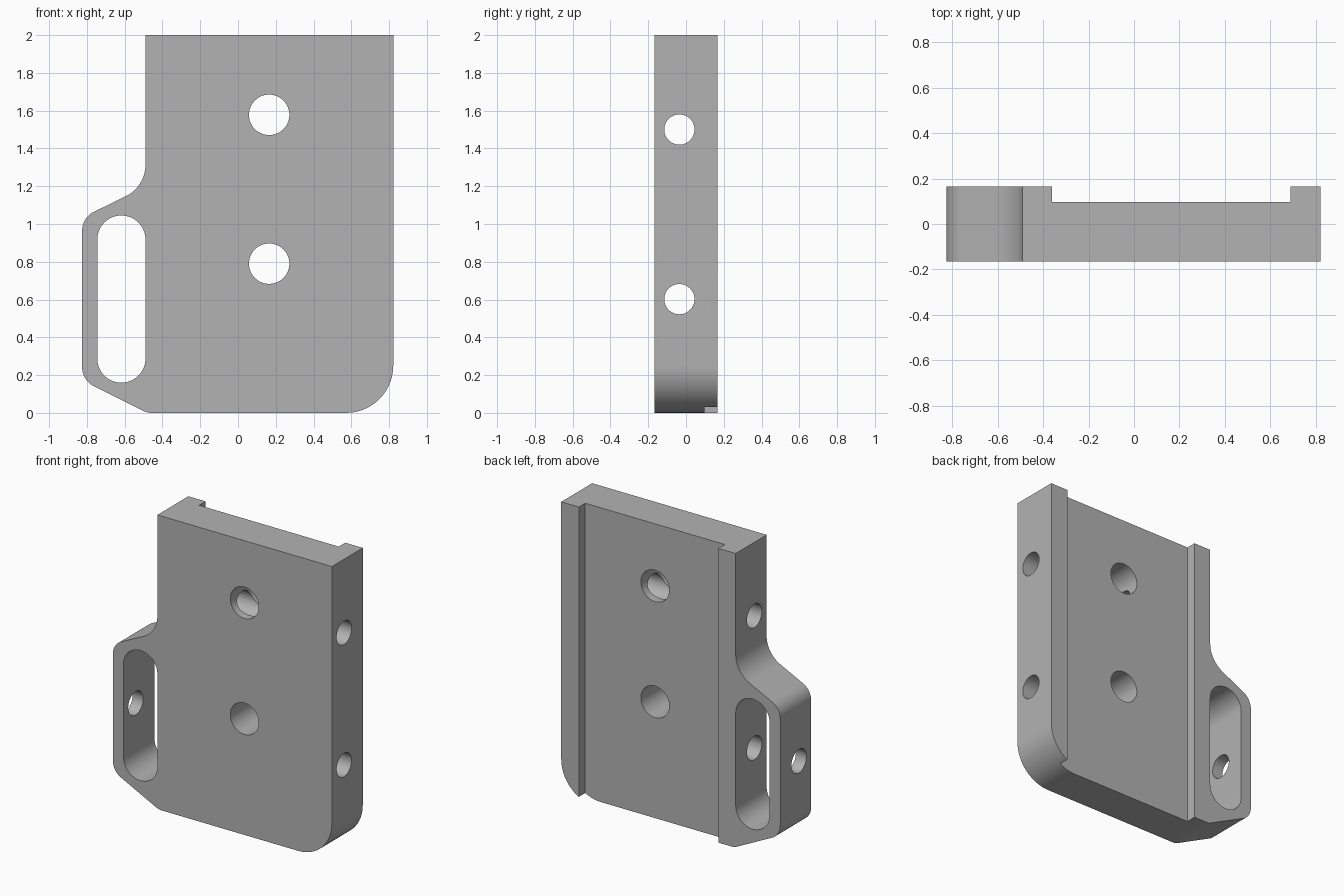
import bpy, bmesh, math
from mathutils import Vector, Matrix

cube = bpy.data.objects.get("Cube")
if cube:
    bpy.data.objects.remove(cube, do_unlink=True)

HALF_DEPTH = 0.166

grey = bpy.data.materials.new("plain grey")
grey.use_nodes = True
colour = (0.45, 0.45, 0.45, 1)
grey.diffuse_color = colour
grey.node_tree.nodes["Principled BSDF"].inputs["Base Color"].default_value = colour


def make_object(name, bm):
    bmesh.ops.recalc_face_normals(bm, faces=bm.faces)
    mesh = bpy.data.meshes.new(name)
    bm.to_mesh(mesh)
    bm.free()
    mesh.materials.append(grey)
    obj = bpy.data.objects.new(name, mesh)
    bpy.context.collection.objects.link(obj)
    return obj


def rounded_outline(corners, steps=14):
    """Outline from (x, z, radius) corners, each filleted by its radius."""
    outline = []
    for i, (x, z, radius) in enumerate(corners):
        p = Vector((x, z))
        if radius == 0:
            outline.append(p)
            continue
        a = (Vector(corners[i - 1][:2]) - p).normalized()
        b = (Vector(corners[(i + 1) % len(corners)][:2]) - p).normalized()
        half = a.angle(b) / 2
        centre = p + (a + b).normalized() * radius / math.sin(half)
        start = p + a * radius / math.tan(half) - centre
        end = p + b * radius / math.tan(half) - centre
        sweep = math.pi - 2 * half
        for k in range(steps + 1):
            t = k / steps
            outline.append(centre + (start * math.sin((1 - t) * sweep)
                                     + end * math.sin(t * sweep)) / math.sin(sweep))
    return outline


def extrude_outline(name, outline, y0, y1):
    bm = bmesh.new()
    face = bm.faces.new([bm.verts.new((p.x, y0, p.y)) for p in outline])
    result = bmesh.ops.extrude_face_region(bm, geom=[face])
    verts = [v for v in result["geom"] if isinstance(v, bmesh.types.BMVert)]
    bmesh.ops.translate(bm, verts=verts, vec=(0, y1 - y0, 0))
    return make_object(name, bm)


def hole_cutter(name, centre, radius, length, axis):
    bm = bmesh.new()
    turn = Matrix.Rotation(math.pi / 2, 4, "Y" if axis == "X" else "X")
    bmesh.ops.create_cone(bm, cap_ends=True, segments=48, radius1=radius,
                          radius2=radius, depth=length,
                          matrix=Matrix.Translation(centre) @ turn)
    return make_object(name, bm)


# Plate with the side handle and one rounded lower corner
plate = extrude_outline("mounting_plate", rounded_outline([
    (-0.48, 0, 0.1), (0.822, 0, 0.25), (0.822, 2, 0), (-0.49, 2, 0),
    (-0.49, 1.198, 0.185), (-0.825, 1.034, 0.11), (-0.825, 0.172, 0.11),
]), -HALF_DEPTH, HALF_DEPTH)

# Handle slot
slot = rounded_outline([(x, z, 0.1274) for x, z in
                        ((-0.745, 0.16), (-0.49, 0.16), (-0.49, 1.045), (-0.745, 1.045))])
cutters = [extrude_outline("slot_cutter", slot, -0.4, 0.4)]

# Shallow channel down the back
channel = rounded_outline([(-0.36, -0.2, 0), (0.69, -0.2, 0), (0.69, 2.2, 0), (-0.36, 2.2, 0)])
cutters.append(extrude_outline("channel_cutter", channel, 0.097, 0.4))

# Holes through the front and through the sides
for z in (0.79, 1.578):
    cutters.append(hole_cutter("front_hole_cutter", (0.165, 0, z), 0.107, 1, "Y"))
for z in (0.602, 1.5):
    cutters.append(hole_cutter("side_hole_cutter", (0, -0.035, z), 0.08, 3, "X"))

bpy.ops.object.select_all(action="DESELECT")
bpy.context.view_layer.objects.active = plate
plate.select_set(True)
for cutter in cutters:
    cut = plate.modifiers.new("cut", "BOOLEAN")
    cut.operation = "DIFFERENCE"
    cut.solver = "EXACT"
    cut.object = cutter
    bpy.ops.object.modifier_apply(modifier=cut.name)
    bpy.data.objects.remove(cutter, do_unlink=True)

bpy.ops.object.shade_smooth_by_angle(angle=math.radians(20))
